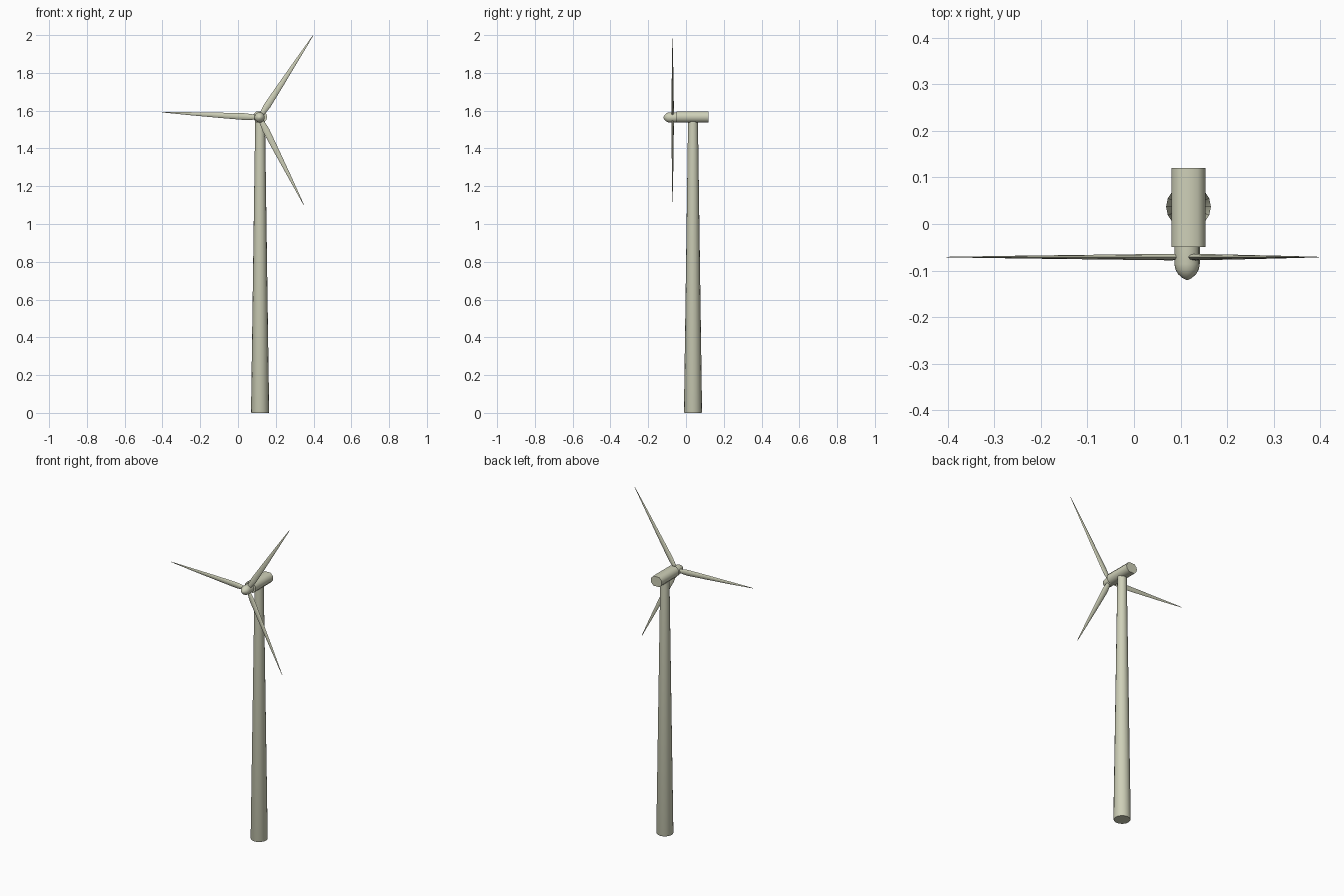
import bpy, bmesh
from math import sin, cos, pi, radians
from mathutils import Vector, Matrix

if "Cube" in bpy.data.objects:
    bpy.data.objects.remove(bpy.data.objects["Cube"])

PALE = bpy.data.materials.new("pale_paint")
PALE.diffuse_color = (0.62, 0.63, 0.48, 1)
PALE.use_nodes = True
PALE.node_tree.nodes["Principled BSDF"].inputs["Base Color"].default_value = PALE.diffuse_color
HUB = Vector((0.114, -0.071, 1.564))


def loft(name, rings, angle=40):
    """Skin a list of equal-length point rings and cap both ends."""
    bm = bmesh.new()
    loops = [[bm.verts.new(p) for p in ring] for ring in rings]
    n = len(loops[0])
    for a, b in zip(loops, loops[1:]):
        for i in range(n):
            j = (i + 1) % n
            bm.faces.new((a[i], a[j], b[j], b[i]))
    bm.faces.new(loops[0][::-1])
    bm.faces.new(loops[-1])
    bmesh.ops.recalc_face_normals(bm, faces=bm.faces[:])
    mesh = bpy.data.meshes.new(name)
    bm.to_mesh(mesh)
    bm.free()
    obj = bpy.data.objects.new(name, mesh)
    bpy.context.collection.objects.link(obj)
    mesh.materials.append(PALE)
    bpy.ops.object.select_all(action='DESELECT')
    obj.select_set(True)
    bpy.context.view_layer.objects.active = obj
    bpy.ops.object.shade_smooth_by_angle(angle=radians(angle))
    return obj


def circle(n):
    return [(cos(2 * pi * i / n), sin(2 * pi * i / n)) for i in range(n)]


# Tapered tower with a small rounded foot
loft("tower", [[(0.117 + r * c, 0.037 + r * s, z) for c, s in circle(16)]
               for z, r in ((0, 0.046), (0.006, 0.048), (1.55, 0.026))])

# Nacelle: chamfered box section extruded along y
section = [(0.037, 0), (0.034, 0.014), (0.02, 0.0295), (0, 0.0295),
           (-0.02, 0.0295), (-0.034, 0.014), (-0.037, 0), (-0.034, -0.014),
           (-0.02, -0.0295), (0, -0.0295), (0.02, -0.0295), (0.034, -0.014)]
loft("nacelle", [[(0.117 + x, y, 1.567 + z) for x, z in section]
                 for y in (-0.049, 0.12)], 50)

# Hub with pointed nose
nose = ((-0.12, 0.002), (-0.116, 0.010), (-0.108, 0.019), (-0.098, 0.025),
        (-0.086, 0.0272), (-0.045, 0.0272))
loft("hub", [[(HUB.x + r * c, y, HUB.z + r * s) for c, s in circle(16)]
             for y, r in nose])

# Three tapering blades: radius, lower edge, upper edge, half thickness
stations = ((0.01, -0.010, 0.010, 0.006), (0.035, -0.014, 0.014, 0.007),
            (0.075, -0.018, 0.018, 0.0065), (0.20, -0.014, 0.0145, 0.005),
            (0.36, -0.0075, 0.009, 0.003), (0.517, -0.001, 0.002, 0.0006))
for k in range(3):
    turn = Matrix.Rotation(-radians(56.8 + 120 * k), 4, 'Y')
    rings = []
    for r, lo, hi, t in stations:
        mid, half = (lo + hi) / 2, (hi - lo) / 2
        rings.append([HUB + turn @ Vector((r, t * s, mid + half * c))
                      for c, s in circle(8)])
    loft(f"blade_{k + 1}", rings, 60)
